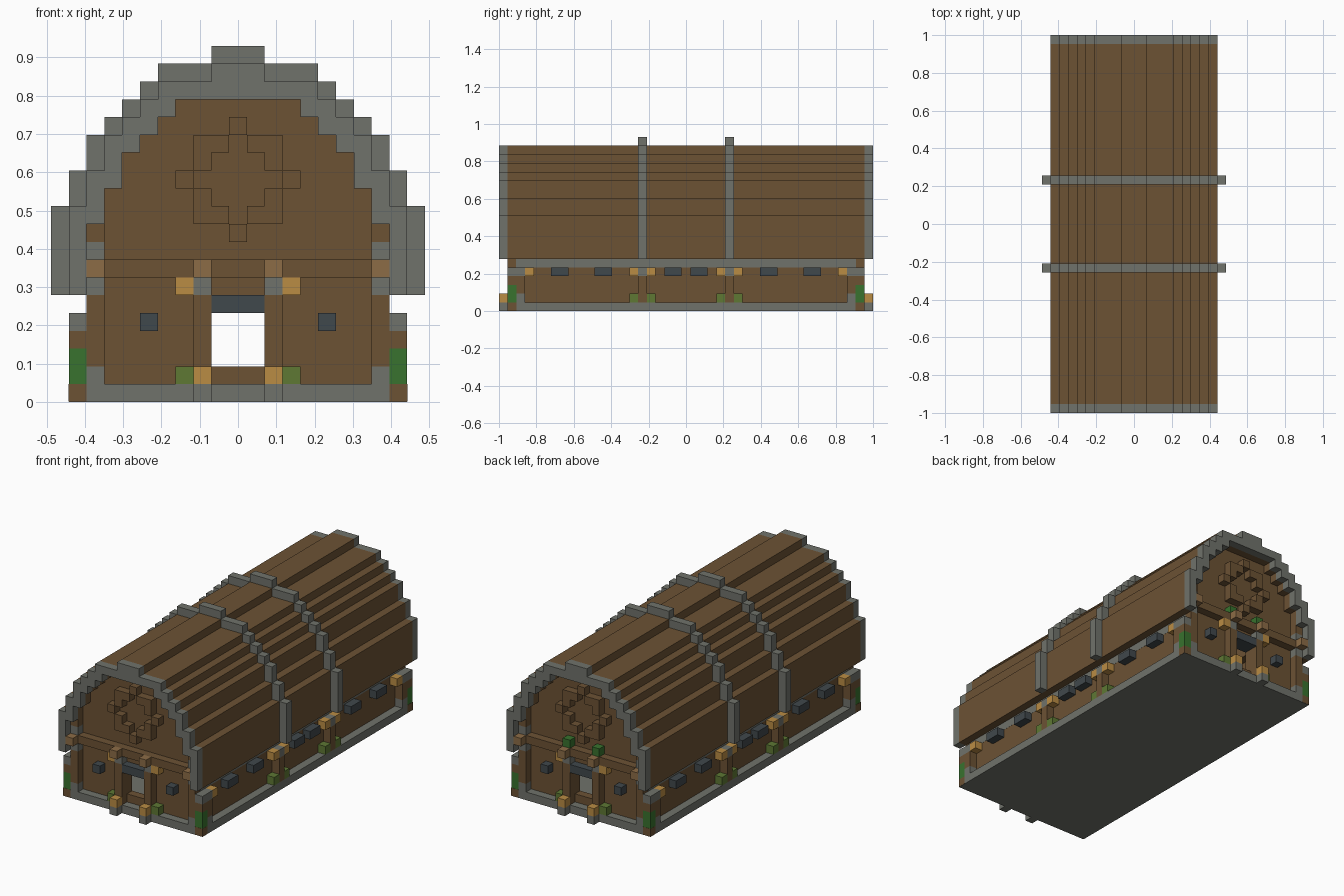
import bpy, bmesh
from mathutils import Vector

cube = bpy.data.objects.get("Cube")
if cube:
    bpy.data.objects.remove(cube, do_unlink=True)

U = 2 / 43  # size of one building block


def material(name, rgb):
    col = [(c / 255 / 12.92 if c < 11 else ((c / 255 + 0.055) / 1.055) ** 2.4) for c in rgb] + [1]
    m = bpy.data.materials.new(name)
    m.use_nodes = True
    m.diffuse_color = col
    bsdf = m.node_tree.nodes["Principled BSDF"]
    bsdf.inputs["Base Color"].default_value = col
    bsdf.inputs["Roughness"].default_value = 0.9
    return m


wood = material("dark wood", (108, 82, 52))
stone = material("grey stone", (112, 114, 107))
slate = material("dark slate", (64, 72, 76))
gold = material("lantern gold", (186, 140, 68))
tan = material("pale wood", (140, 108, 70))
green = material("leaf green", (56, 114, 46))
olive = material("moss green", (94, 120, 52))


def finish(name, bm, mat):
    bmesh.ops.recalc_face_normals(bm, faces=bm.faces)
    bmesh.ops.scale(bm, vec=(U, U, U), verts=bm.verts)
    me = bpy.data.meshes.new(name)
    bm.to_mesh(me)
    bm.free()
    me.materials.append(mat)
    ob = bpy.data.objects.new(name, me)
    bpy.context.collection.objects.link(ob)
    return ob


def blocks(name, mat, boxes, mirror="xy"):
    """Boxes as (x0, x1, y0, y1, z0, z1) in blocks, mirrored about the named axes."""
    bm = bmesh.new()
    for sx in (1, -1) if "x" in mirror else (1,):
        for sy in (1, -1) if "y" in mirror else (1,):
            for x0, x1, y0, y1, z0, z1 in boxes:
                vs = bmesh.ops.create_cube(bm, size=1)["verts"]
                for v in vs:
                    v.co = Vector((sx * ((x0 + x1) / 2 + v.co.x * (x1 - x0)),
                                   sy * ((y0 + y1) / 2 + v.co.y * (y1 - y0)),
                                   (z0 + z1) / 2 + v.co.z * (z1 - z0)))
    return finish(name, bm, mat)


def steps(levels, base):
    """Stepped arch outline from its left foot over the top to its right foot."""
    right, z = [], None
    for x, top in levels:
        if z is not None:
            right.append((right[-1][0], top))
        right.append((x, top))
        z = top
    right.append((levels[-1][0], base))
    return [(-x, z) for x, z in reversed(right)] + right


def slab(name, mat, outline, y0, y1):
    bm = bmesh.new()
    face = bm.faces.new([bm.verts.new((x, y0, z)) for x, z in outline])
    new = bmesh.ops.extrude_face_region(bm, geom=[face])["geom"]
    verts = [g for g in new if isinstance(g, bmesh.types.BMVert)]
    bmesh.ops.translate(bm, vec=(0, y1 - y0, 0), verts=verts)
    return finish(name, bm, mat)


# Stepped arch outlines: half width and top height of each tier
rib_tiers = [(1.5, 20), (4.5, 19), (5.5, 18), (6.5, 17), (7.5, 16), (8.5, 15), (9.5, 13), (10.5, 11)]
roof_tiers = [(x - (i > 7), z) for i, (x, z) in enumerate(
    [(1.5, 19), (4.5, 18), (5.5, 17), (6.5, 16), (7.5, 15), (8.5, 13), (9.5, 11)])]
gable_tiers = [(3.5, 17), (4.5, 16), (5.5, 15), (6.5, 14), (7.5, 12), (8.5, 10)]
roof_ring = steps(roof_tiers, 6) + steps(gable_tiers, 6)[::-1]
rib_ring = steps(rib_tiers, 6) + steps(roof_tiers, 6)[::-1]

# Roof shell, end arches, ribs and end walls with a doorway
slab("roof", wood, roof_ring, -20.5, 20.5)
door = [(1.5, 1), (1.5, 5.5), (-1.5, 5.5), (-1.5, 1)]
for side, s in (("front", -1), ("back", 1)):
    slab(side + "_arch", stone, roof_ring, s * 20.5, s * 21.5)
    slab(side + "_rib", stone, rib_ring, s * 4.5, s * 5.5)
    slab(side + "_wall", wood, steps(gable_tiers, 1) + door, s * 18.5, s * 19.5)

# Foundation, long walls and the stone course above them
blocks("foundation", stone, [(-9.5, 9.5, -20.5, 20.5, 0, 1)], "")
blocks("side_wall", wood, [(7.5, 8.5, -18.5, 18.5, 1, 5)], "x")
blocks("wall_course", stone, [(7.5, 8.52, -19.52, 19.52, 5, 6)], "x")

# Corner columns
E = 0.02
blocks("corner_foot", wood, [(8.5, 9.5 + E, 19.5, 20.5 + E, E, 1)])
blocks("corner_leaves", green, [(8.5, 9.5, 19.5, 20.5, 1, 3)])
blocks("corner_post", wood, [(8.5, 9.5, 19.5, 20.5, 3, 4)])
blocks("corner_cap", stone, [(8.5, 9.5, 19.5, 20.5, 4, 5)])

# Posts beside the corners, on the ends and on the long sides
blocks("end_post_stone", stone, [(7.5, 8.5, 19.5, 20.5, a, a + 1) for a in (1, 6, 8)])
blocks("end_post", wood, [(7.5, 8.5, 19.5, 20.5, 2, 6), (7.5, 8.5, 19.5, 20.5, 9, 10)])
blocks("side_post_stone", stone, [(8.5, 9.5, 18.5, 19.5, a, a + 1) for a in (1, 4)])
blocks("side_post", wood, [(8.5, 9.5, 18.5, 19.5, 2, 4)])

# Posts under the ribs, with moss and lanterns
blocks("rib_post", wood, [(8.5, 9.5, 4.5, 5.5, 1, 4)])
blocks("rib_post_cap", stone, [(8.5, 9.5, 4.5, 5.5, 4, 5)])
blocks("side_moss", olive, [(8.5, 9.5, y, y + 1, 1, 2) for y in (3.5, 5.5)])
blocks("side_lantern", gold, [(8.5, 9.5, y, y + 1, 4, 5) for y in (3.5, 5.5, 17.5)])
blocks("side_awning", slate, [(8.5, 9.5, y, y + 2, 4, 5) for y in (0.5, 8.5, 13.5)])

# Door surrounds
blocks("door_post", wood, [(1.5, 2.5, 19.5, 20.5, 1, 6)])
blocks("door_post_cap", stone, [(1.5, 2.5, 19.5, 20.5, 6, 7)])
blocks("door_plinth", stone, [(1.5, 2.5, 20.5, 21.5, 0, 1)])
blocks("door_lamp", gold, [(1.5, 2.5, 20.5, 21.5, 1, 2), (2.5, 3.5, 19.5, 20.5, 6, 7)])
blocks("door_moss", olive, [(2.5, 3.5, 19.5, 20.5, 1, 2)])
blocks("door_lintel", slate, [(-1.5, 1.5, 19.5, 20.5, 5, 6), (-1.5, 1.5, 18.5, 19.5, 5, 5.5)], "y")
blocks("door_step", wood, [(x, x + 1, 18.5, 19.5, 1, 2) for x in (-1.5, -0.5, 0.5)], "y")
blocks("end_window", slate, [(4.5, 5.5, 19.5, 20.5, 4, 5)])

# Cross beam with pale ends, and leaves over the back door
blocks("cross_beam", wood, [(-8.5, 8.5, 19.5, 20.5, 7, 8)], "y")
blocks("beam_end", tan, [(x, x + 1, 20.5, 21.5, 7, 8) for x in (1.5, 7.5)])
blocks("back_door_leaves", green, [(1.5, 2.5, 19.5, 20.5, 8, 9)], "x")

# Flower-shaped gable ornament
blocks("ornament_petals", wood,
       [(0.5, 2.5, 19.5, 20.5, 14, 15), (1.5, 2.5, 19.5, 20.5, 13, 14),
        (0.5, 2.5, 19.5, 20.5, 10, 11), (1.5, 2.5, 19.5, 20.5, 11, 12),
        (2.5, 3.5, 19.5, 20.5, 12, 13)])
blocks("ornament_tips", wood, [(-0.5, 0.5, 19.5, 20.5, z, z + 1) for z in (9, 15)], "y")
